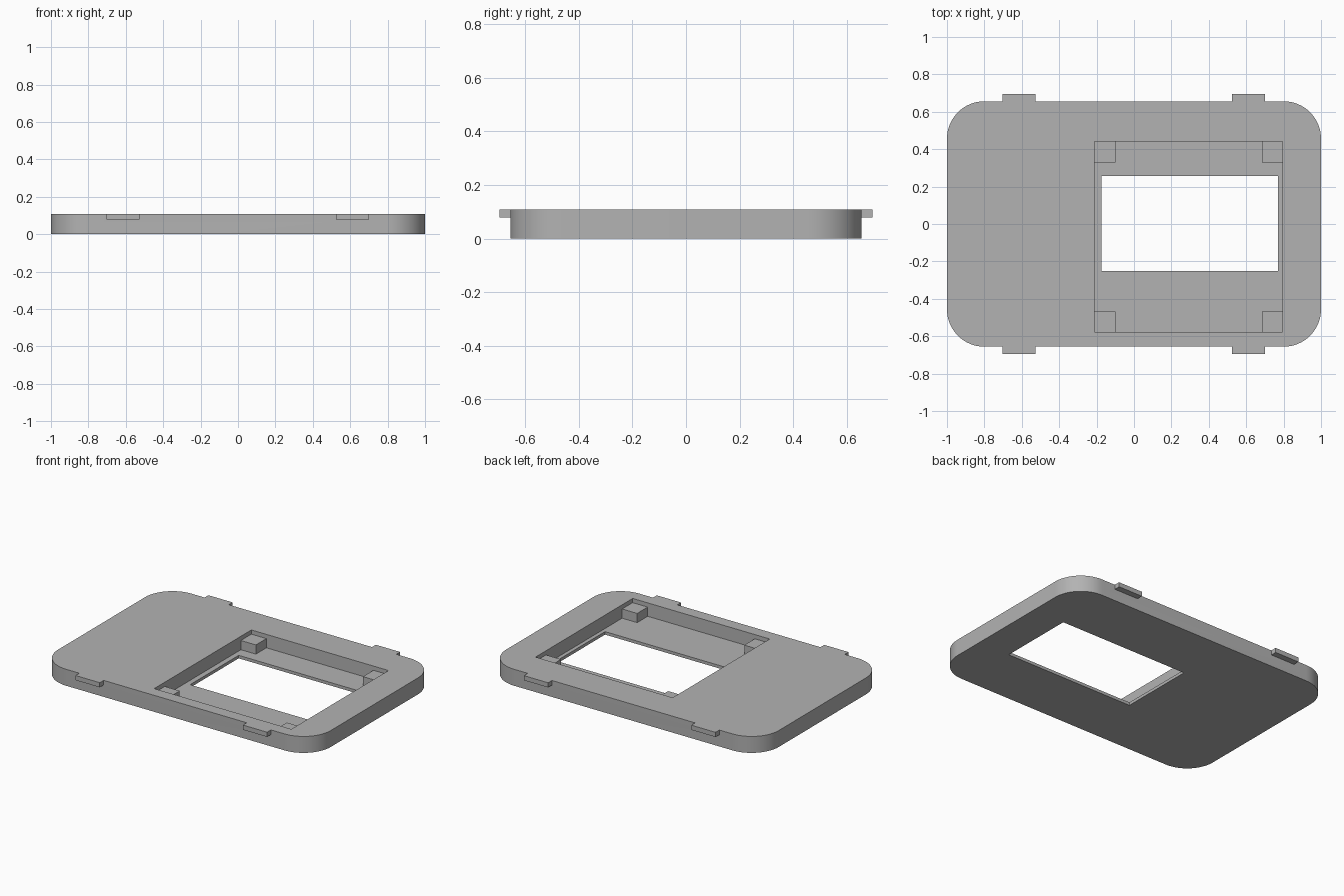
import bpy, bmesh, math
from mathutils import Vector

if "Cube" in bpy.data.objects:
    bpy.data.objects.remove(bpy.data.objects["Cube"], do_unlink=True)

HX, HY, TOP, R = 1.0, 0.656, 0.109, 0.2      # plate half sizes, height, corner radius
FLOOR, POST_TOP = 0.02, 0.081
PX, PY = (-0.21, 0.795), (-0.577, 0.44)      # pocket extents

grey = bpy.data.materials.new("plain_grey")
grey.use_nodes = True
colour = (0.45, 0.45, 0.45, 1)
grey.diffuse_color = colour
grey.node_tree.nodes["Principled BSDF"].inputs["Base Color"].default_value = colour


def make_object(name, bm):
    mesh = bpy.data.meshes.new(name)
    bmesh.ops.recalc_face_normals(bm, faces=bm.faces)
    bm.to_mesh(mesh)
    bm.free()
    mesh.materials.append(grey)
    obj = bpy.data.objects.new(name, mesh)
    bpy.context.collection.objects.link(obj)
    return obj


def box(name, x, y, z):
    bm = bmesh.new()
    bmesh.ops.create_cube(bm, size=1)
    lo, hi = Vector((x[0], y[0], z[0])), Vector((x[1], y[1], z[1]))
    for v in bm.verts:
        v.co = (lo + hi) / 2 + v.co * (hi - lo)
    return make_object(name, bm)


def combine(target, other, operation):
    mod = target.modifiers.new(other.name, "BOOLEAN")
    mod.operation, mod.object, mod.solver = operation, other, "EXACT"
    bpy.context.view_layer.objects.active = target
    bpy.ops.object.modifier_apply(modifier=mod.name)
    bpy.data.objects.remove(other, do_unlink=True)


# Rounded plate
bm = bmesh.new()
STEPS = 16
outline = []
for quarter, (sx, sy) in enumerate([(1, 1), (-1, 1), (-1, -1), (1, -1)]):
    for i in range(STEPS + 1):
        a = math.pi / 2 * (quarter + i / STEPS)
        outline.append(bm.verts.new((sx * (HX - R) + R * math.cos(a),
                                     sy * (HY - R) + R * math.sin(a), 0)))
base = bm.faces.new(outline)
ext = bmesh.ops.extrude_face_region(bm, geom=[base], use_keep_orig=True)
bmesh.ops.translate(bm, vec=(0, 0, TOP),
                    verts=[g for g in ext["geom"] if isinstance(g, bmesh.types.BMVert)])
plate = make_object("cover_plate", bm)

# Pocket and display window
combine(plate, box("pocket_cutter", PX, PY, (FLOOR, 0.3)), "DIFFERENCE")
combine(plate, box("window_cutter", (-0.175, 0.77), (-0.252, 0.257), (-0.1, 0.3)), "DIFFERENCE")

# Clip tabs along the front and back edges
for x in (-0.615, 0.612):
    for s in (-1, 1):
        y = sorted((s * (HY - 0.02), s * 0.696))
        combine(plate, box("clip_tab", (x - 0.089, x + 0.089), y, (0.078, TOP)), "UNION")

# Mounting posts in the pocket corners
SIDE, SINK = 0.11, 0.01
for x in ((PX[0] - SINK, PX[0] + SIDE), (PX[1] - SIDE, PX[1] + SINK)):
    for y in ((PY[0] - SINK, PY[0] + SIDE), (PY[1] - SIDE, PY[1] + SINK)):
        combine(plate, box("corner_post", x, y, (FLOOR - SINK, POST_TOP)), "UNION")

# Smooth rounded corners, sharp edges elsewhere
bpy.ops.object.select_all(action="DESELECT")
plate.select_set(True)
bpy.context.view_layer.objects.active = plate
bpy.ops.object.shade_smooth_by_angle(angle=math.radians(30))
